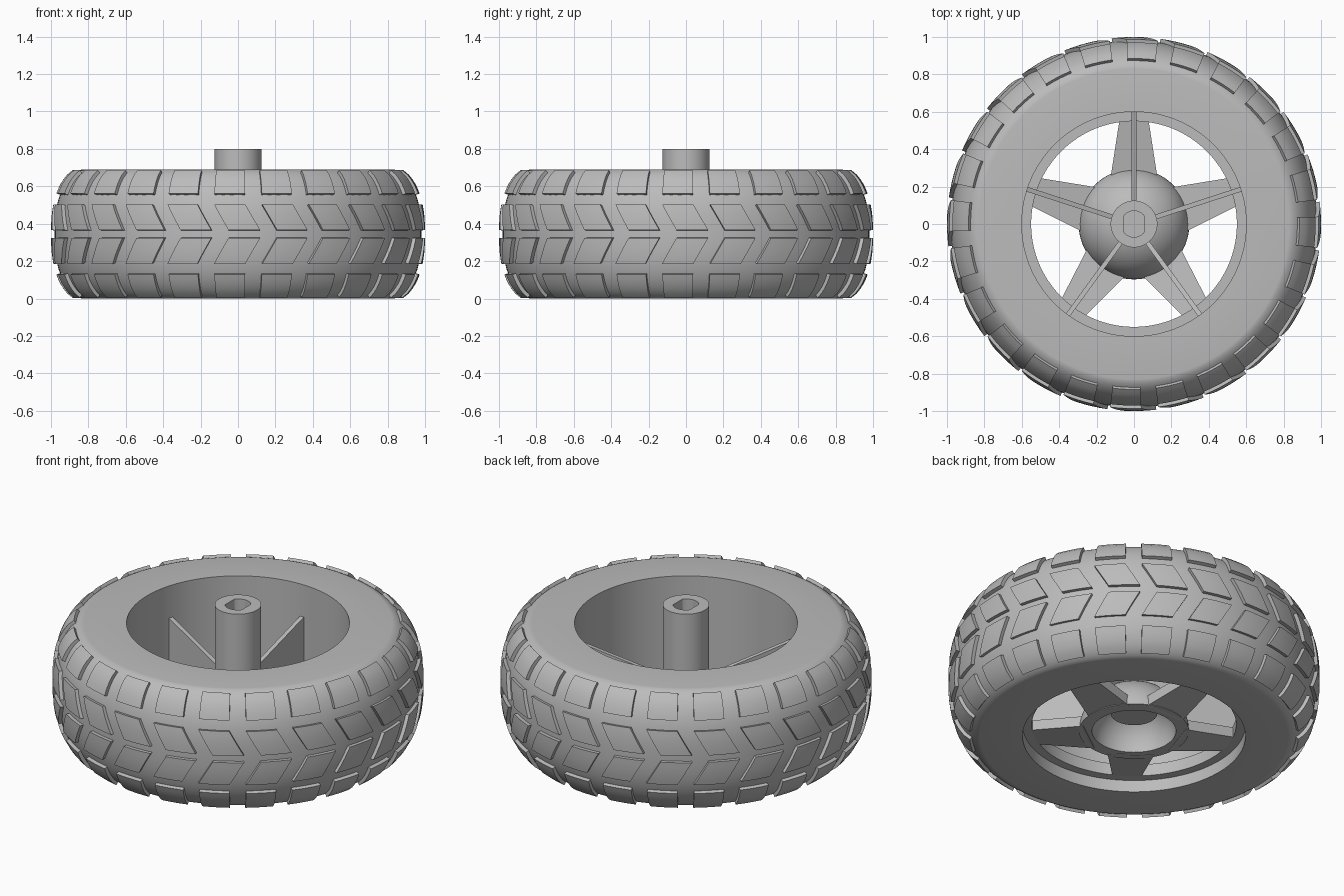
import bpy, bmesh, math
from mathutils import Matrix

cube = bpy.data.objects.get("Cube")
if cube:
    bpy.data.objects.remove(cube)

grey = bpy.data.materials.new("plain_grey")
grey.use_nodes = True
COLOUR = (0.5, 0.5, 0.5, 1)
grey.diffuse_color = COLOUR
grey.node_tree.nodes["Principled BSDF"].inputs["Base Color"].default_value = COLOUR

HALF = 0.345       # half the tyre width
ARMS = 5
BLOCKS = 24


def finish(bm, name, angle=35):
    bmesh.ops.recalc_face_normals(bm, faces=bm.faces)
    mesh = bpy.data.meshes.new(name)
    bm.to_mesh(mesh)
    bm.free()
    mesh.materials.append(grey)
    ob = bpy.data.objects.new(name, mesh)
    bpy.context.collection.objects.link(ob)
    bpy.ops.object.select_all(action='DESELECT')
    ob.select_set(True)
    bpy.context.view_layer.objects.active = ob
    bpy.ops.object.shade_smooth_by_angle(angle=math.radians(angle))
    return ob


def lathe(profile, steps, closed=True):
    """Spin (radius, z) points around the z axis."""
    bm = bmesh.new()
    rings = []
    for r, z in profile:
        rings.append([bm.verts.new((r * math.cos(a), r * math.sin(a), z))
                      for a in (math.tau * i / steps for i in range(steps))])
    pairs = list(zip(rings, rings[1:]))
    if closed:
        pairs.append((rings[-1], rings[0]))
    else:
        bm.faces.new(rings[0])
        bm.faces.new(rings[-1])
    for a, b in pairs:
        for i in range(steps):
            j = (i + 1) % steps
            bm.faces.new((a[i], a[j], b[j], b[i]))
    return bm


def prism(bm, outline, low, high, matrix):
    """Closed solid from two matching outlines, placed by a matrix."""
    bottom = [bm.verts.new(matrix @ low(p)) for p in outline]
    top = [bm.verts.new(matrix @ high(p)) for p in outline]
    bm.faces.new(bottom)
    bm.faces.new(top)
    n = len(outline)
    for i in range(n):
        j = (i + 1) % n
        bm.faces.new((bottom[i], bottom[j], top[j], top[i]))


def tyre_radius(z):
    t = min(abs(z - HALF) / HALF, 1)
    return 0.83 + 0.15 * (1 - t ** 2.5) ** 0.6


# Tyre with a straight bore and a narrow inner flange
walls = [HALF - HALF * math.cos(math.pi * i / 32) for i in range(33)]
profile = [(tyre_radius(z), z) for z in walls]
profile += [(0.6, 2 * HALF), (0.6, 0.14), (0.55, 0.14), (0.55, 0.07), (0.6, 0.07), (0.6, 0)]
finish(lathe(profile, 120), "tyre")


# Tread blocks: curved raised patches, with an optional lean
def tread(name, z0, z1, lean0, lean1):
    bm = bmesh.new()
    nu, nv = 4, 5
    for k in range(BLOCKS):
        base = math.tau * k / BLOCKS - math.radians(2.6)
        grids = []
        for lift in (-0.02, 0.02):
            grid = []
            for v in range(nv + 1):
                f = v / nv
                z = z0 + (z1 - z0) * f
                # Move along the surface normal of the tyre
                slope = (tyre_radius(z + 0.004) - tyre_radius(z - 0.004)) / 0.008
                size = math.hypot(1, slope)
                r = tyre_radius(z) + lift / size
                zz = min(max(z - lift * slope / size, 0.004), 2 * HALF - 0.004)
                row = []
                for u in range(nu + 1):
                    a = base + 0.085 * (2 * u / nu - 1) + lean0 + (lean1 - lean0) * f
                    row.append(bm.verts.new((r * math.cos(a), r * math.sin(a), zz)))
                grid.append(row)
            grids.append(grid)
        inner, outer = grids
        for grid in grids:
            for v in range(nv):
                for u in range(nu):
                    bm.faces.new((grid[v][u], grid[v][u + 1], grid[v + 1][u + 1], grid[v + 1][u]))

        def border(g):
            return (g[0][:-1] + [row[-1] for row in g[:-1]]
                    + g[-1][:0:-1] + [row[0] for row in g[:0:-1]])
        a, b = border(inner), border(outer)
        for i in range(len(a)):
            j = (i + 1) % len(a)
            bm.faces.new((a[i], a[j], b[j], b[i]))
    finish(bm, name)


tread("upper_shoulder_treads", 0.555, 0.672, 0, 0)
tread("lower_shoulder_treads", 0.018, 0.135, 0, 0)
tread("upper_chevron_treads", 0.365, 0.5, 0.08, 0)
tread("lower_chevron_treads", 0.19, 0.325, 0, 0.08)

# Hollow hub dome
arc = [math.pi / 2 * i / 16 for i in range(17)]
dome = [(0.295 * math.cos(a) + 0.001, 0.03 + 0.265 * math.sin(a)) for a in arc]
dome += [(0.225 * math.cos(a) + 0.001, 0.03 + 0.22 * math.sin(a)) for a in reversed(arc)]
finish(lathe(dome, 64), "hub_dome")

# Axle post with a blind bore flattened on two sides
post = lathe([(0.125, 0.14), (0.125, 0.8), (0.07, 0.8), (0.07, 0.3)], 64, closed=False)
for v in post.verts:
    if math.hypot(v.co.x, v.co.y) < 0.1:
        v.co.x = max(-0.055, min(0.055, v.co.x))
finish(post, "axle_post")

# Tapered spokes and the upright ribs standing on them
spokes, ribs = bmesh.new(), bmesh.new()
spoke_outline = [(0.25, -0.125), (0.605, -0.07), (0.605, 0.07), (0.25, 0.125)]
rib_outline = [(0.12, 0.36), (0.605, 0.5), (0.605, 0.1), (0.26, 0.1), (0.19, 0.22), (0.12, 0.255)]


def spoke_z(r):
    return 0.028 + (r - 0.25) * 0.14


from mathutils import Vector
for k in range(ARMS):
    turn = Matrix.Rotation(math.pi / 2 + math.tau * k / ARMS, 4, 'Z')
    prism(spokes, spoke_outline,
          lambda p: Vector((p[0], p[1], spoke_z(p[0]))),
          lambda p: Vector((p[0], p[1], spoke_z(p[0]) + 0.06)), turn)
    prism(ribs, rib_outline,
          lambda p: Vector((p[0], -0.0125, p[1])),
          lambda p: Vector((p[0], 0.0125, p[1])), turn)
finish(spokes, "spokes")
finish(ribs, "ribs")
